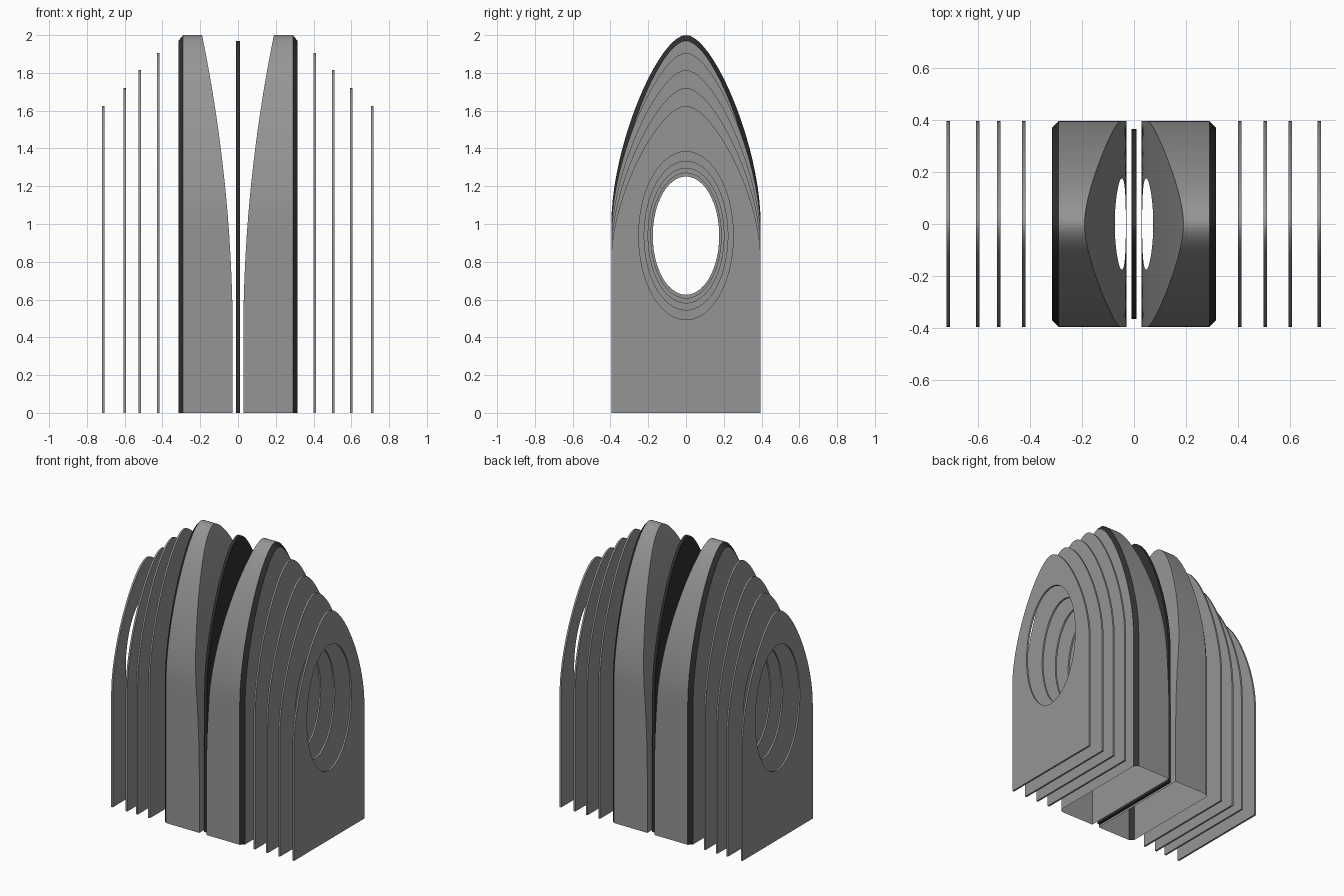
import bpy, bmesh, math

if "Cube" in bpy.data.objects:
    bpy.data.objects.remove(bpy.data.objects["Cube"])

def material(name, v):
    m = bpy.data.materials.new(name)
    m.diffuse_color = (v, v, v, 1)
    m.use_nodes = True
    m.node_tree.nodes["Principled BSDF"].inputs["Base Color"].default_value = m.diffuse_color
    return m

GREY = material("mid_grey", 0.30)
DARK = material("dark_grey", 0.03)
HOLE_Z = 0.938
N_BOTTOM, N_SIDE, N_ARCH = 10, 14, 40

def outline(half, spring, top):
    """Pointed-round arch in (y, z), starting along the bottom edge."""
    pts = [(-half + 2 * half * i / N_BOTTOM, 0) for i in range(N_BOTTOM)]
    pts += [(half, spring * i / N_SIDE) for i in range(N_SIDE)]
    h = top - spring
    arch = []
    for i in range(N_ARCH // 2 + 1):
        t = i / (N_ARCH // 2)
        a, b, c, d = (1-t)**3, 3*t*(1-t)**2, 3*t*t*(1-t), t**3
        arch.append((half * (a + b + 0.36 * c), spring + h * (0.42 * b + c + d)))
    pts += arch + [(-y, z) for y, z in arch[-2::-1]]
    pts += [(-half, spring * i / N_SIDE) for i in range(N_SIDE - 1, 0, -1)]
    return pts

def hole(pts, ry, rz):
    """Ellipse points facing each outline point."""
    out = []
    for y, z in pts:
        a = math.atan2((z - HOLE_Z) / rz, y / ry)
        out.append((ry * math.cos(a), HOLE_Z + rz * math.sin(a)))
    return out

def loop(bm, pts, xf):
    return [bm.verts.new((xf(z), y, z)) for y, z in pts]

def bridge(bm, a, b, mat=0, open_bottom=False):
    n = len(a)
    for i in range(N_BOTTOM if open_bottom else 0, n):
        j = (i + 1) % n
        bm.faces.new((a[i], a[j], b[j], b[i])).material_index = mat

def ring_face(bm, outer, pts, inner, xf, steps):
    """Face with an oval hole, bent to follow xf; returns the hole loop."""
    prev = outer
    for k in range(1, steps + 1):
        t = k / steps
        mid = [(p[0] + (q[0] - p[0]) * t, p[1] + (q[1] - p[1]) * t)
               for p, q in zip(pts, inner)]
        cur = loop(bm, mid, xf)
        bridge(bm, prev, cur)
        prev = cur
    return prev

def finish(bm, name, mats):
    bmesh.ops.recalc_face_normals(bm, faces=bm.faces)
    me = bpy.data.meshes.new(name)
    bm.to_mesh(me)
    bm.free()
    for m in mats:
        me.materials.append(m)
    for p in me.polygons:
        p.use_smooth = True
    me.set_sharp_from_angle(angle=math.radians(25))
    ob = bpy.data.objects.new(name, me)
    bpy.context.collection.objects.link(ob)

def plate(name, x, thick, half, spring, top, rz, mat):
    bm = bmesh.new()
    pts = outline(half, spring, top)
    inner = hole(pts, rz * 0.562, rz)
    rims, holes = [], []
    for s in (-1, 1):
        xf = lambda z, s=s: x + s * thick / 2
        rims.append(loop(bm, pts, xf))
        holes.append(ring_face(bm, rims[-1], pts, inner, xf, 1))
    bridge(bm, *rims)
    bridge(bm, *holes)
    finish(bm, name, [mat])

def shell(name, s):
    """Thick hollow half, open below, with a flared inner face."""
    flare = lambda z: s * (0.028 + 0.162 * (max(0, z - 0.4) / 1.6) ** 2)
    bm = bmesh.new()
    big, small = outline(0.395, 1.0, 2.0), outline(0.37, 1.0, 1.97)
    a = loop(bm, big, flare)
    b = loop(bm, big, lambda z: s * 0.29)
    c = loop(bm, small, lambda z: s * 0.315)
    bridge(bm, a, b, 0, True)
    bridge(bm, b, c, 1, True)          # dark chamfer
    ring_face(bm, a, big, hole(big, 0.176, 0.313), flare, 12)
    ring_face(bm, c, small, hole(small, 0.176, 0.313), lambda z: s * 0.315, 1)
    finish(bm, name, [GREY, DARK])

# thick halves and dark centre sheet
shell("right_shell", 1)
shell("left_shell", -1)
plate("centre_sheet", 0.0, 0.02, 0.365, 1.0, 1.97, 0.313, DARK)

# outer fins, shrinking in height with growing holes
tops = (1.905, 1.815, 1.72, 1.625)
radii = (0.331, 0.357, 0.394, 0.445)
for side, xs in (("right", (0.406, 0.504, 0.60, 0.711)),
                 ("left", (-0.423, -0.519, -0.60, -0.714))):
    for i, x in enumerate(xs):
        plate(f"{side}_fin_{i + 1}", x, 0.013, 0.395, tops[i] * 0.5,
              tops[i], radii[i], GREY)
